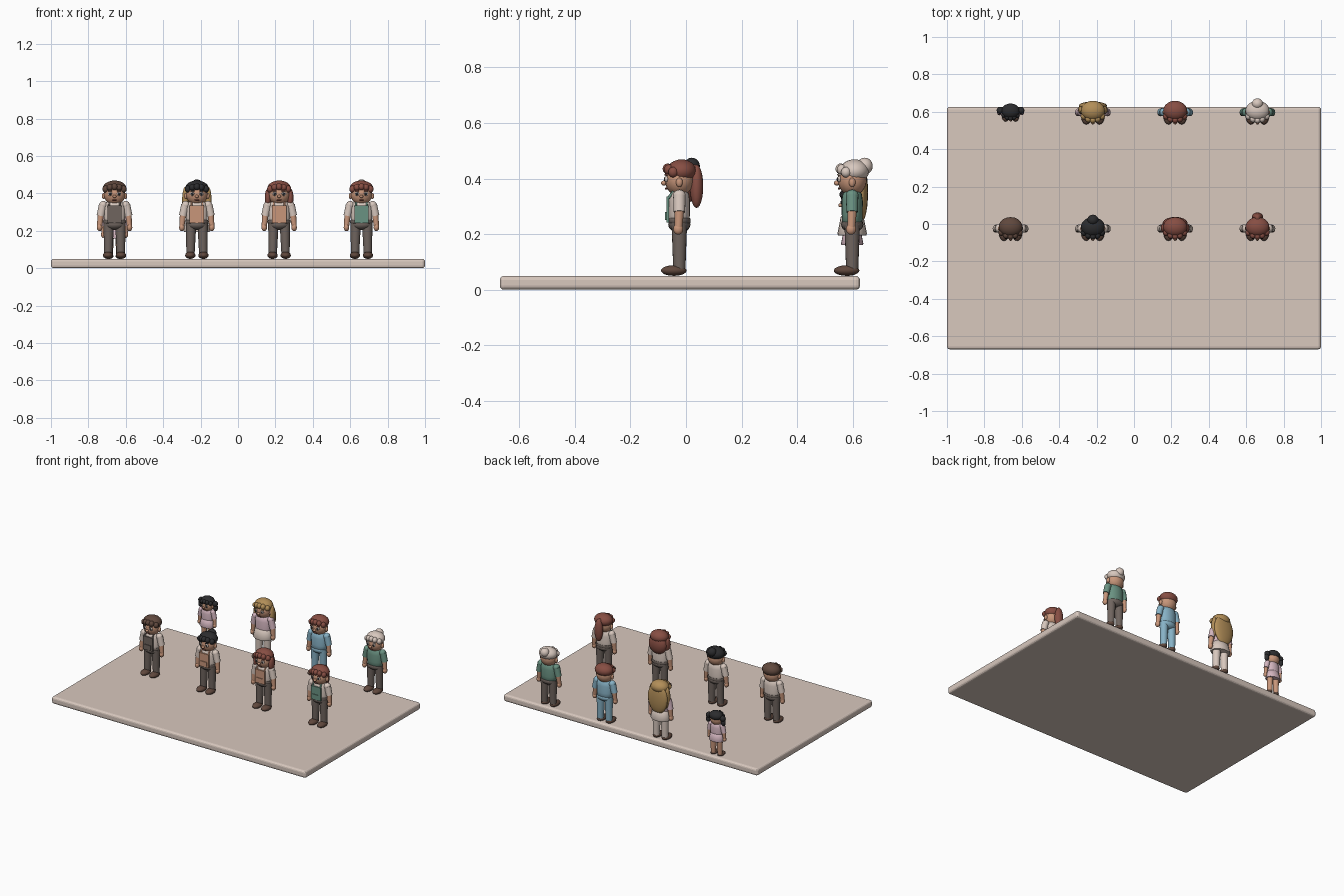
import bpy, bmesh, math
from mathutils import Vector, Matrix

cube = bpy.data.objects.get("Cube")
if cube:
    bpy.data.objects.remove(cube, do_unlink=True)


def material(name, rgb):
    lin = [(c / 255 / 12.92) if c < 11 else ((c / 255 + 0.055) / 1.055) ** 2.4 for c in rgb]
    m = bpy.data.materials.new(name)
    m.use_nodes = True
    m.diffuse_color = (*lin, 1)
    m.node_tree.nodes["Principled BSDF"].inputs["Base Color"].default_value = (*lin, 1)
    return m


MAT = {n: material(n, c) for n, c in {
    "beige": (216, 200, 190), "skin": (200, 150, 122), "charcoal": (112, 101, 95),
    "black": (44, 44, 46), "auburn": (135, 78, 67), "blond": (178, 142, 88),
    "green": (106, 146, 130), "blue": (135, 178, 198), "pink": (212, 182, 192),
    "brown": (96, 72, 61)}.items()}


def finish(name, bm, mat):
    for f in bm.faces:
        f.smooth = len(f.verts) < 5
    me = bpy.data.meshes.new(name)
    bm.to_mesh(me)
    bm.free()
    me.materials.append(MAT[mat])
    ob = bpy.data.objects.new(name, me)
    bpy.context.collection.objects.link(ob)
    return ob


class Figure:
    """One standing person; part positions are relative to the spot between the feet."""

    def __init__(self, name, x, y, scale=1.0):
        self.name = name
        self.base = Matrix.Translation((x, y, 0.05)) @ Matrix.Scale(scale, 4)

    def blob(self, part, mat, pos, size):
        bm = bmesh.new()
        m = self.base @ Matrix.Translation(pos) @ Matrix.Diagonal((*size, 1))
        bmesh.ops.create_uvsphere(bm, u_segments=18, v_segments=12, radius=1, matrix=m)
        finish(f"{self.name}_{part}", bm, mat)

    def limb(self, part, mat, a, b, r1, r2):
        a, b = Vector(a), Vector(b)
        d = b - a
        m = (self.base @ Matrix.Translation((a + b) / 2)
             @ d.to_track_quat("Z", "Y").to_matrix().to_4x4())
        bm = bmesh.new()
        bmesh.ops.create_cone(bm, cap_ends=True, segments=16, radius1=r1, radius2=r2,
                              depth=d.length, matrix=m)
        finish(f"{self.name}_{part}", bm, mat)

    def plate(self, part, mat, pos, size):
        bm = bmesh.new()
        m = self.base @ Matrix.Translation(pos) @ Matrix.Diagonal((*size, 1))
        bmesh.ops.create_cube(bm, size=1, matrix=m)
        for f in finish(f"{self.name}_{part}", bm, mat).data.polygons:
            f.use_smooth = False

    def lathe(self, part, mat, profile, depth):
        """Oval rings of (half width, height), closed at both ends."""
        bm = bmesh.new()
        n = 20
        rings = [[bm.verts.new(self.base @ Vector((r * math.cos(2 * math.pi * i / n),
                                                   r * depth * math.sin(2 * math.pi * i / n), z)))
                  for i in range(n)] for r, z in profile]
        for lo, hi in zip(rings, rings[1:]):
            for i in range(n):
                bm.faces.new((lo[i], lo[(i + 1) % n], hi[(i + 1) % n], hi[i]))
        bm.faces.new(rings[0][::-1])
        bm.faces.new(rings[-1])
        finish(f"{self.name}_{part}", bm, mat)


def person(name, x, y, hair, top, legs, style="short", apron=None, skirt=None, scale=1.0):
    f = Figure(name, x, y, scale)

    # legs, shoes, arms, ears and eyes on both sides
    for side, s in (("right", -1), ("left", 1)):
        f.blob(f"{side}_shoe", "brown", (s * 0.035, -0.02, 0.019), (0.028, 0.046, 0.019))
        f.limb(f"{side}_leg", legs, (s * 0.034, 0, 0.025), (s * 0.031, 0, 0.19), 0.022, 0.028)
        f.blob(f"{side}_shoulder", top, (s * 0.06, 0, 0.288), (0.022, 0.023, 0.022))
        f.limb(f"{side}_sleeve", top, (s * 0.062, 0, 0.288), (s * 0.075, 0, 0.23), 0.022, 0.021)
        f.limb(f"{side}_forearm", "skin", (s * 0.074, 0, 0.235), (s * 0.08, -0.003, 0.175),
               0.017, 0.014)
        f.blob(f"{side}_hand", "skin", (s * 0.08, -0.004, 0.168), (0.015, 0.018, 0.02))
        f.blob(f"{side}_ear", "skin", (s * 0.058, 0, 0.336), (0.01, 0.012, 0.017))
        f.blob(f"{side}_eye_white", "beige", (s * 0.024, -0.046, 0.348), (0.012, 0.007, 0.011))
        f.blob(f"{side}_pupil", "black", (s * 0.024, -0.051, 0.348), (0.007, 0.005, 0.008))
        f.limb(f"{side}_eyebrow", hair, (s * 0.014, -0.051, 0.364), (s * 0.034, -0.044, 0.364),
               0.0035, 0.0035)

    # body
    f.blob("hips", legs, (0, 0, 0.185), (0.058, 0.04, 0.03))
    f.lathe("torso", top, [(0.045, 0.182), (0.056, 0.19), (0.057, 0.22), (0.058, 0.27),
                           (0.052, 0.295), (0.036, 0.31), (0.02, 0.315)], 0.66)
    f.limb("neck", "skin", (0, 0, 0.295), (0, 0, 0.33), 0.021, 0.021)
    if apron:
        f.plate("apron_bib", apron, (0, -0.042, 0.238), (0.076, 0.009, 0.094))
        f.plate("apron_pocket", apron, (0, -0.048, 0.215), (0.048, 0.006, 0.03))
        f.lathe("apron_belt", "charcoal", [(0.058, 0.19), (0.061, 0.194), (0.061, 0.204),
                                           (0.058, 0.208)], 0.67)
        for s in (-1, 1):
            f.limb("apron_strap", apron, (s * 0.03, -0.04, 0.28), (s * 0.027, -0.012, 0.313),
                   0.005, 0.005)
    if skirt:
        f.lathe("skirt", skirt, [(0.068, 0.145), (0.072, 0.152), (0.064, 0.18),
                                 (0.056, 0.212), (0.05, 0.215)], 0.74)

    # head and face
    f.blob("head", "skin", (0, 0, 0.345), (0.058, 0.052, 0.058))
    f.blob("nose", "skin", (0, -0.055, 0.334), (0.01, 0.011, 0.009))
    f.blob("mouth", "auburn", (0, -0.047, 0.314), (0.014, 0.005, 0.004))

    # hair cap with a row of rounded fringe curls
    f.blob("hair_cap", hair, (0, 0.008, 0.377), (0.064, 0.053, 0.042))
    for i in range(-2, 3):
        f.blob("fringe_curl", hair, (i * 0.024, -0.042 + 0.005 * i * i, 0.385 - 0.003 * i * i),
               (0.017, 0.018, 0.019))

    # hair styles
    if style == "bun":
        f.blob("hair_bun", hair, (0, 0.045, 0.395), (0.03, 0.029, 0.03))
    elif style == "ponytail":
        f.blob("hair_tie", hair, (0, 0.052, 0.385), (0.016, 0.016, 0.016))
        f.blob("ponytail", hair, (0, 0.062, 0.322), (0.03, 0.024, 0.078))
    elif style == "bob":
        f.blob("back_hair", hair, (0, 0.026, 0.328), (0.068, 0.036, 0.068))
        for s in (-1, 1):
            f.blob("side_lock", hair, (s * 0.06, 0.002, 0.326), (0.017, 0.026, 0.05))
    elif style == "long":
        f.blob("back_hair", hair, (0, 0.034, 0.3), (0.076, 0.023, 0.105))
        for s in (-1, 1):
            f.blob("side_lock", hair, (s * 0.062, 0.012, 0.31), (0.017, 0.022, 0.075))
    elif style == "pigtails":
        for s in (-1, 1):
            f.blob("pigtail_top", hair, (s * 0.072, 0.012, 0.365), (0.026, 0.024, 0.026))
            f.blob("pigtail_end", hair, (s * 0.078, 0.012, 0.33), (0.02, 0.02, 0.032))


# rounded floor slab
bm = bmesh.new()
bmesh.ops.create_cube(bm, size=1, matrix=Matrix.Translation((0, -0.022, 0.025))
                      @ Matrix.Diagonal((2, 1.296, 0.05, 1)))
slab = finish("floor_slab", bm, "beige")
for face in slab.data.polygons:
    face.use_smooth = False
bevel = slab.modifiers.new("rounded_edges", "BEVEL")
bevel.width = 0.015
bevel.segments = 3

# front row in aprons
FRONT, BACK = -0.024, 0.598
person("short_hair_worker", -0.66, FRONT, "brown", "beige", "charcoal", apron="charcoal")
person("bun_worker", -0.22, FRONT, "black", "beige", "charcoal", "bun", apron="skin")
person("bob_worker", 0.22, FRONT, "auburn", "beige", "charcoal", "bob", apron="skin")
person("ponytail_worker", 0.66, FRONT, "auburn", "beige", "charcoal", "ponytail", apron="green")

# back row of visitors
person("child", -0.66, BACK, "black", "pink", "skin", "pigtails", skirt="pink", scale=0.76)
person("long_hair_visitor", -0.22, BACK, "blond", "pink", "beige", "long", skirt="beige")
person("blue_visitor", 0.22, BACK, "auburn", "blue", "blue")
person("elder", 0.66, BACK, "beige", "green", "charcoal", "bun")
